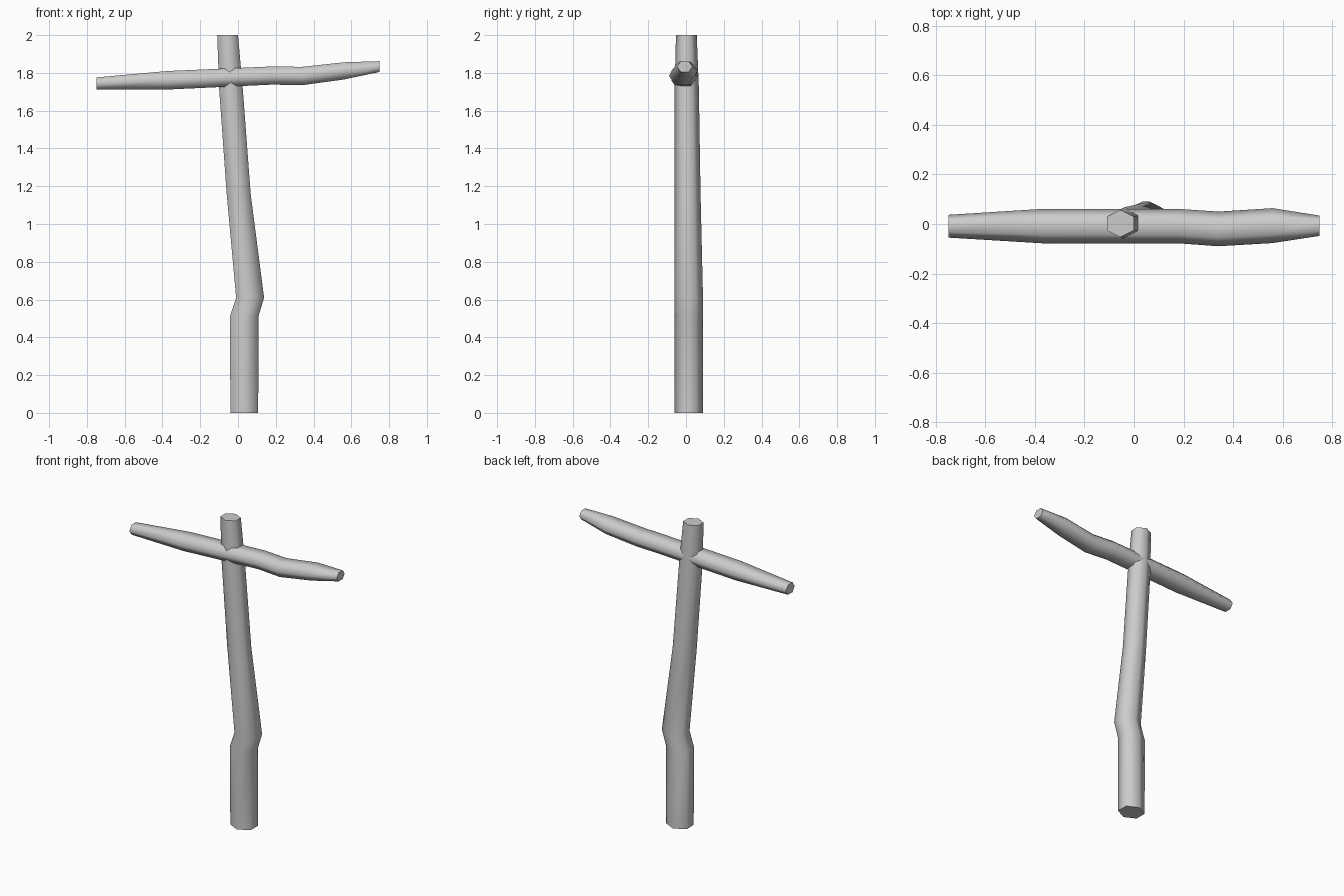
import bpy, bmesh, math

if "Cube" in bpy.data.objects:
    bpy.data.objects.remove(bpy.data.objects["Cube"])

SIDES = 6


def log(name, rings, place):
    """Loft hexagonal rings (along, a0, a1, y0, y1): extents across the log."""
    bm = bmesh.new()
    loops = []
    for t, a0, a1, y0, y1 in rings:
        loop = []
        for i in range(SIDES):
            ang = math.radians(90 + 60 * i)
            # points of the hexagon face front and back, flats face sideways
            a = (a0 + a1) / 2 + (a1 - a0) / 2 * math.cos(ang) / math.cos(math.radians(30))
            y = (y0 + y1) / 2 + (y1 - y0) / 2 * math.sin(ang)
            loop.append(bm.verts.new(place(t, a, y)))
        loops.append(loop)
    for lo, hi in zip(loops, loops[1:]):
        for i in range(SIDES):
            j = (i + 1) % SIDES
            bm.faces.new((lo[i], lo[j], hi[j], hi[i]))
    bm.faces.new(loops[0])
    bm.faces.new(loops[-1])
    bmesh.ops.recalc_face_normals(bm, faces=bm.faces)
    mesh = bpy.data.meshes.new(name)
    bm.to_mesh(mesh)
    bm.free()
    obj = bpy.data.objects.new(name, mesh)
    bpy.context.collection.objects.link(obj)
    bpy.ops.object.select_all(action='DESELECT')
    obj.select_set(True)
    bpy.context.view_layer.objects.active = obj
    bpy.ops.object.shade_smooth_by_angle(angle=math.radians(75))
    return obj


# Crooked upright: height, x range, y range
log("upright_post", [
    (0.00, -0.04, 0.107, -0.06, 0.09),
    (0.51, -0.043, 0.108, -0.06, 0.09),
    (0.61, -0.01, 0.138, -0.06, 0.09),
    (1.16, -0.06, 0.067, -0.06, 0.077),
    (1.72, -0.10, 0.025, -0.06, 0.068),
    (2.00, -0.11, 0.00, -0.053, 0.057),
], lambda t, a, y: (a, y, t))

# Bent cross branch: x position, z range, y range
log("cross_branch", [
    (-0.75, 1.712, 1.776, -0.055, 0.037),
    (-0.37, 1.712, 1.810, -0.078, 0.061),
    (0.18, 1.738, 1.834, -0.078, 0.061),
    (0.34, 1.735, 1.832, -0.09, 0.05),
    (0.56, 1.765, 1.856, -0.077, 0.064),
    (0.75, 1.805, 1.862, -0.048, 0.034),
], lambda t, a, y: (t, y, a))
